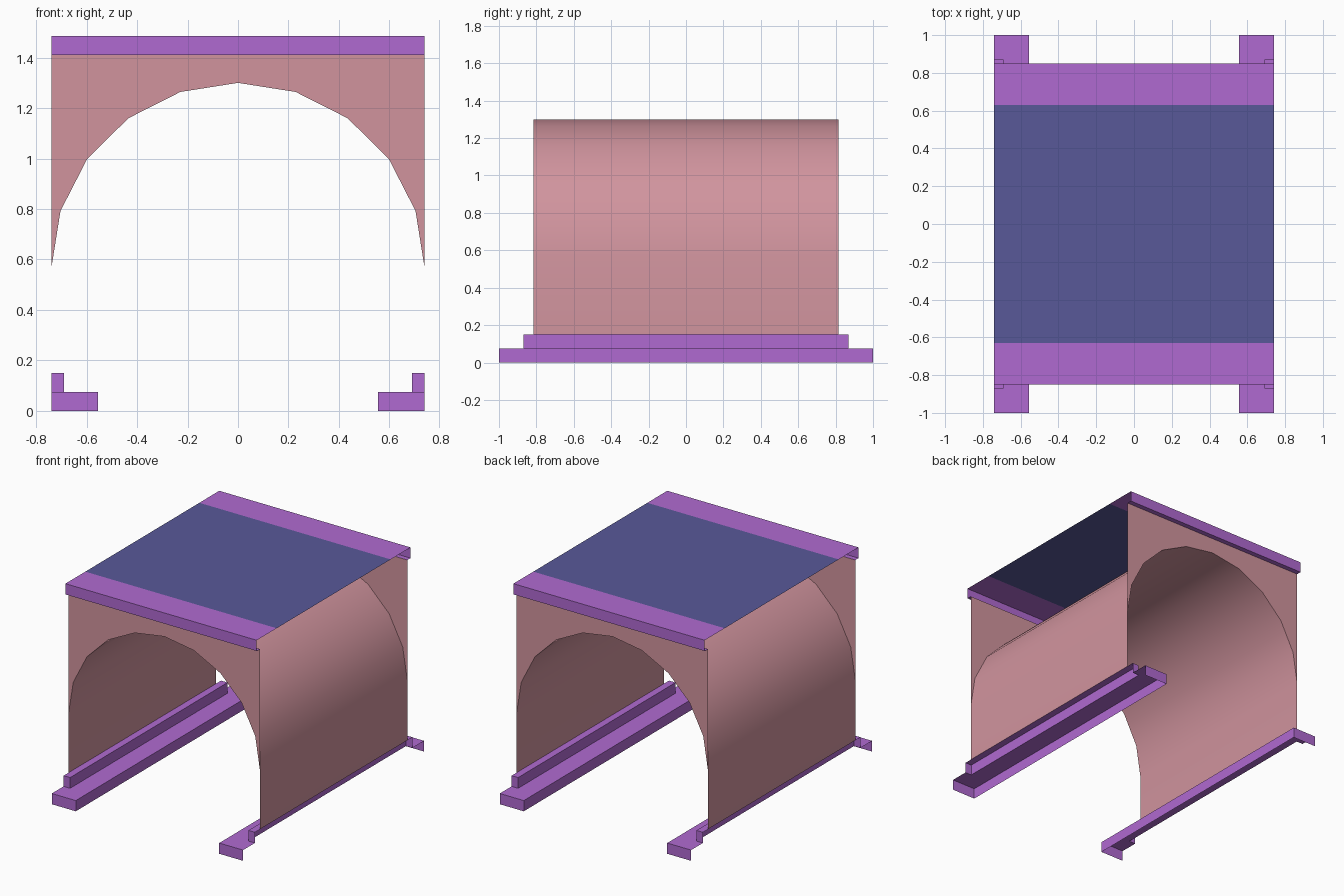
import bpy
from math import pi, cos, sin
from mathutils import Vector

cube = bpy.data.objects.get("Cube")
if cube:
    bpy.data.objects.remove(cube)


def material(name, rgb):
    linear = [(c / 255 / 12.92) if c < 11 else ((c / 255 + 0.055) / 1.055) ** 2.4 for c in rgb]
    m = bpy.data.materials.new(name)
    m.use_nodes = True
    m.diffuse_color = (*linear, 1)
    m.node_tree.nodes["Principled BSDF"].inputs["Base Color"].default_value = (*linear, 1)
    return m


purple = material("purple trim", (176, 106, 209))
navy = material("navy roof", (89, 89, 153))
pink = material("dusty pink", (209, 148, 158))


def build(name, verts, faces, mat, mirror=None):
    mesh = bpy.data.meshes.new(name)
    mesh.from_pydata(verts, [], faces)
    mesh.materials.append(mat)
    obj = bpy.data.objects.new(name, mesh)
    bpy.context.collection.objects.link(obj)
    if mirror is not None:
        mod = obj.modifiers.new("Mirror", 'MIRROR')
        mod.use_axis = [axis == mirror for axis in range(3)]
        mod.use_clip = False
    return obj


def sheets(name, rects, mat, mirror=None):
    """Open panels, each a corner and two edge vectors; normal is u x v."""
    verts, faces = [], []
    for corner, u, v in rects:
        c, u, v = Vector(corner), Vector(u), Vector(v)
        n = len(verts)
        verts += [c, c + u, c + u + v, c + v]
        faces.append((n, n + 1, n + 2, n + 3))
    return build(name, verts, faces, mat, mirror)


W = 0.74          # half width
WALL = 0.815      # half depth of the tunnel
EAVE = 0.85       # half depth of the roof
BAND = 0.63       # half depth of the navy panel
TOP, LIP = 1.485, 1.41
SPRING, RISE = 0.565, 0.735

# Tunnel vault with straight lower sides
arc = [(W * cos(i * pi / 10), SPRING + RISE * sin(i * pi / 10)) for i in range(11)]
outline = [(W, 0.15)] + arc + [(-W, 0.15)]
verts = [(x, y, z) for x, z in outline for y in (-WALL, WALL)]
faces = [(2 * i, 2 * i + 2, 2 * i + 3, 2 * i + 1) for i in range(len(outline) - 1)]
vault = build("tunnel_vault", verts, [f[::-1] for f in faces], pink)
bpy.context.view_layer.objects.active = vault
vault.select_set(True)
bpy.ops.object.shade_smooth_by_angle()

# End walls above the arch
verts = [(x, -WALL, h) for x, z in arc for h in (z, LIP)]
faces = [(2 * i, 2 * i + 1, 2 * i + 3, 2 * i + 2) for i in range(10)]
build("end_walls", verts, [f[::-1] for f in faces], pink, mirror=1)

# Roof panel
sheets("roof_panel", [((-W, -BAND, TOP), (2 * W, 0, 0), (0, 2 * BAND, 0))], navy)

# Roof borders with fascia and soffit
sheets("roof_borders", [
    ((-W, -EAVE, TOP), (2 * W, 0, 0), (0, EAVE - BAND, 0)),
    ((-W, -EAVE, LIP), (2 * W, 0, 0), (0, 0, TOP - LIP)),
    ((-W, -WALL, LIP), (2 * W, 0, 0), (0, WALL - EAVE, 0)),
], purple, mirror=1)

# Stepped floor rails, open underneath and outside
IN, STEP, H, END = 0.555, 0.69, 0.075, 0.87
rail = [
    ((IN, 1, 0), (0, -2, 0), (0, 0, H)),
    ((IN, -1, H), (STEP - IN, 0, 0), (0, 2, 0)),
    ((STEP, END, H), (0, -2 * END, 0), (0, 0, H)),
    ((STEP, -END, 2 * H), (W - STEP, 0, 0), (0, 2 * END, 0)),
]
for s in (-1, 1):
    rail += [
        ((IN if s < 0 else W, s, 0), (-s * (W - IN), 0, 0), (0, 0, H)),
        ((STEP if s < 0 else W, s * END, H), (-s * (W - STEP), 0, 0), (0, 0, H)),
        ((STEP, -1 if s < 0 else END, H), (W - STEP, 0, 0), (0, 1 - END, 0)),
    ]
sheets("floor_rails", rail, purple, mirror=0)
